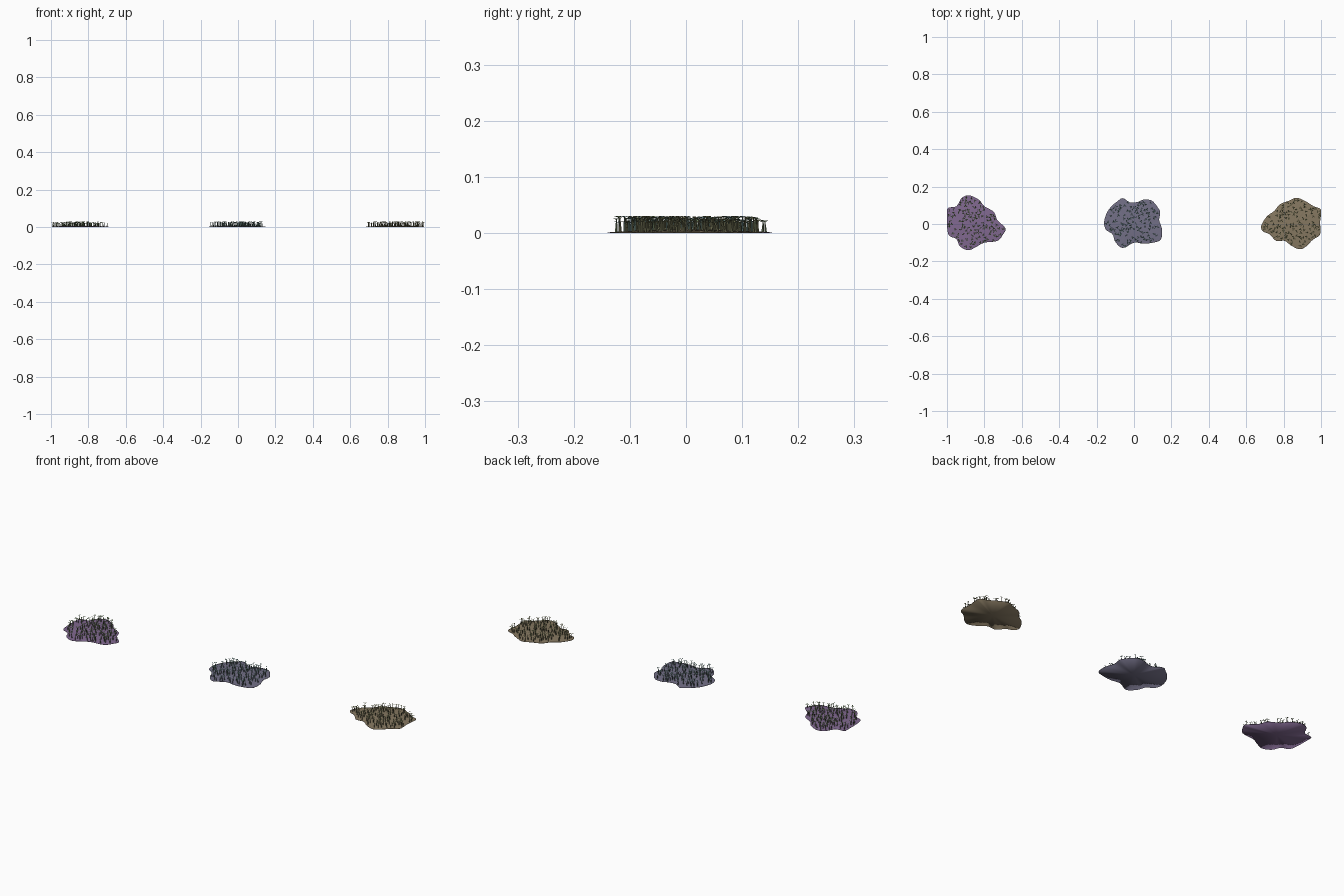
import bpy, bmesh, math, random
from mathutils import Vector

if "Cube" in bpy.data.objects:
    bpy.data.objects.remove(bpy.data.objects["Cube"])

random.seed(7)


def material(name, rgb):
    m = bpy.data.materials.new(name)
    m.diffuse_color = (*rgb, 1)
    m.use_nodes = True
    m.node_tree.nodes["Principled BSDF"].inputs["Base Color"].default_value = m.diffuse_color
    return m


def finish(name, bm, mats):
    me = bpy.data.meshes.new(name)
    bm.to_mesh(me)
    bm.free()
    for m in mats:
        me.materials.append(m)
    ob = bpy.data.objects.new(name, me)
    bpy.context.collection.objects.link(ob)
    return ob


def smooth_loop(pts, steps=5):
    # closed Catmull-Rom through the outline points
    out, n = [], len(pts)
    for i in range(n):
        a, b, c, d = (Vector(pts[(i + k) % n]) for k in (-1, 0, 1, 2))
        for s in range(steps):
            t = s / steps
            out.append(0.5 * (2 * b + (c - a) * t + (2 * a - 5 * b + 4 * c - d) * t * t
                              + (3 * b - a - 3 * c + d) * t ** 3))
    return out


def dome(f):
    return 0.001 + 0.005 * (1 - f * f)


def mat_patch(name, loop, centre, mat):
    # thin domed mat with a flat underside
    bm = bmesh.new()
    n = len(loop)

    def ring(f, z):
        return [bm.verts.new((*(centre + (p - centre) * f), z)) for p in loop]

    rings = [ring(1, 0)]
    for f in (1, 0.97, 0.85, 0.7, 0.5, 0.25):
        r = ring(f, dome(f))
        if f < 0.97:
            for v in r:
                v.co.z += random.uniform(-0.0006, 0.0006)
        rings.append(r)
    for a, b in zip(rings, rings[1:]):
        for i in range(n):
            j = (i + 1) % n
            bm.faces.new((a[i], a[j], b[j], b[i]))
    top = bm.verts.new((*centre, dome(0)))
    low = bm.verts.new((*centre, 0))
    for i in range(n):
        j = (i + 1) % n
        bm.faces.new((rings[-1][i], rings[-1][j], top))
        bm.faces.new((rings[0][j], rings[0][i], low))
    bmesh.ops.recalc_face_normals(bm, faces=bm.faces)
    for f in bm.faces:
        f.smooth = True
    return finish(name, bm, [mat])


def sprout(bm, x, y, z0):
    # tapered stem
    h = random.uniform(0.018, 0.029)
    tip = Vector((x + random.uniform(-.002, .002), y + random.uniform(-.002, .002), h))
    lo, hi = [], []
    for k in range(5):
        a = k * math.tau / 5
        d = Vector((math.cos(a), math.sin(a), 0))
        lo.append(bm.verts.new(Vector((x, y, z0)) + d * 0.0026))
        hi.append(bm.verts.new(tip + d * 0.0009))
    for k in range(5):
        j = (k + 1) % 5
        bm.faces.new((lo[k], lo[j], hi[j], hi[k]))
    bm.faces.new(hi)
    # small spreading leaves
    turn = random.uniform(0, math.tau)
    count = random.choice((2, 3, 3))
    for k in range(count):
        a = turn + k * math.tau / count + random.uniform(-.2, .2)
        d = Vector((math.cos(a), math.sin(a), 0))
        s = Vector((-d.y, d.x, 0))
        length = random.uniform(0.007, 0.011)
        up = Vector((0, 0, 1))
        mid = tip + d * length * 0.55
        pts = [tip - up * 0.001, mid - s * 0.0032 + up * 0.0014,
               tip + d * length + up * 0.0014, mid + s * 0.0032 + up * 0.0014]
        ridge = bm.verts.new(mid + up * 0.0002)
        v = [bm.verts.new(p) for p in pts]
        for i in range(4):
            bm.faces.new((v[i], v[(i + 1) % 4], ridge)).material_index = 1


def sprouts(name, loop, centre, mats, count=125):
    bm = bmesh.new()
    placed = []
    tries = 0
    while len(placed) < count and tries < 5000:
        tries += 1
        i = random.randrange(len(loop))
        f = math.sqrt(random.random()) * 0.94
        p = centre + (loop[i] - centre) * f
        if all((p - q).length > 0.011 for q in placed):
            placed.append(p)
            sprout(bm, p.x, p.y, dome(f) - 0.001)
    return finish(name, bm, mats)


# outlines in hundredths of a unit
left = [(-100, 8), (-95, 9.5), (-92, 14), (-88, 15.3), (-83, 13), (-80, 9.5), (-75, 6.5),
        (-73, 2), (-68.8, -2.2), (-70, -5.5), (-73, -9), (-80, -10), (-84, -12),
        (-88.5, -14), (-93, -12), (-95, -8), (-99, -6), (-100, 0)]
middle = [(-16, 1), (-14.5, 6), (-12, 9.5), (-9, 12), (-6, 13.8), (-2, 11.5), (2, 11.8),
          (5, 13), (9.5, 12.5), (13, 8.5), (14, 6), (13.5, 2), (15, -3), (14.3, -8.3),
          (10, -10), (5, -10.5), (0, -10), (-6, -12.8), (-10, -9.5), (-11.5, -5.5), (-15, -3)]
right = [(68, -1), (71, 4), (75, 7), (78, 10.5), (83, 12.5), (87, 14), (92, 12),
         (96, 9.5), (100, 7.5), (99.5, 1), (99.5, -5.5), (95.5, -8.5), (92, -12),
         (88.5, -13.5), (84, -11.5), (80.5, -9), (76, -9), (72.5, -5.5), (69, -4)]

specs = [("left", left, -0.86, (.22, .14, .28), (.13, .17, .09), (.42, .62, .30)),
         ("middle", middle, 0.0, (.17, .16, .24), (.10, .16, .14), (.36, .62, .60)),
         ("right", right, 0.85, (.24, .19, .12), (.15, .15, .08), (.60, .62, .30))]

for name, pts, cx, soil, stem, leaf in specs:
    loop = smooth_loop([(x / 100, y / 100) for x, y in pts])
    for p in loop:
        p.x = max(-1, min(1, p.x))
    c = Vector((cx, 0))
    mat_patch(name + "_moss_mat", loop, c, material(name + "_mat_colour", soil))
    sprouts(name + "_sprouts", loop, c,
            [material(name + "_stem_colour", stem), material(name + "_leaf_colour", leaf)])
